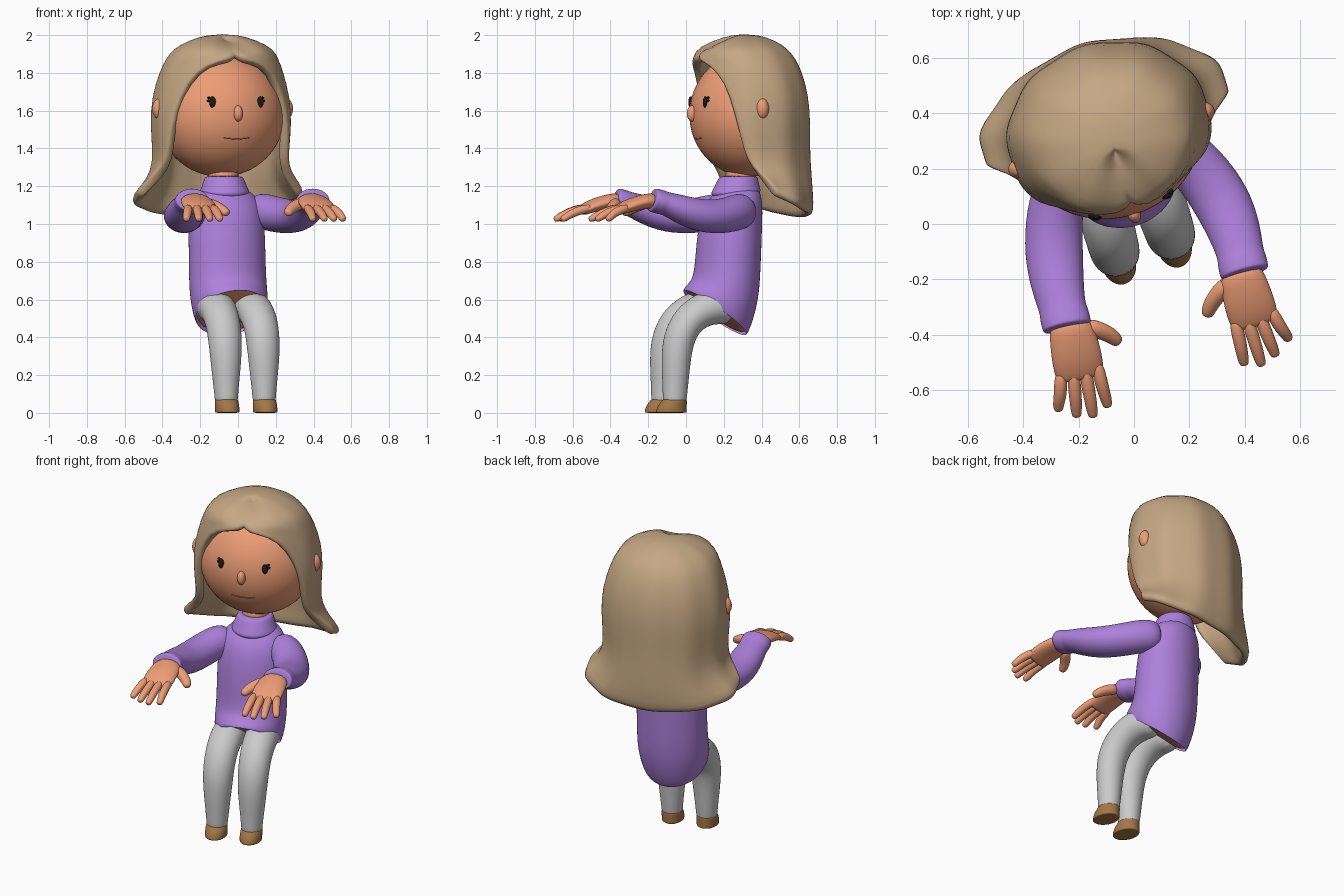
import bpy, bmesh
from math import sin, cos, pi, radians, sqrt
from mathutils import Vector

# the whole figure is turned about z: local (u = her left, v = back, z)
TURN = radians(17)
def W(p):
    u, v, z = p
    return Vector((-0.09 + u * cos(TURN) - v * sin(TURN),
                   0.33 + u * sin(TURN) + v * cos(TURN), z))

def mat(name, c):
    m = bpy.data.materials.new(name)
    m.diffuse_color = (*c, 1)
    return m
SKIN = mat("skin", (0.85, 0.34, 0.18))
PURPLE = mat("purple", (0.42, 0.22, 0.72))
HAIR = mat("hair", (0.56, 0.39, 0.23))
BROWN = mat("brown", (0.36, 0.18, 0.06))
DARK = mat("dark", (0.01, 0.01, 0.01))
LIP = mat("lip", (0.4, 0.12, 0.06))

def loft(name, rings, material=None, closed=True, caps=(True, True), levels=2, thick=0):
    """Skin a list of rings, then smooth; thick makes an open shell solid."""
    bm = bmesh.new()
    vs = [[bm.verts.new(W(p)) for p in r] for r in rings]
    n = len(rings[0])
    for a, b in zip(vs, vs[1:]):
        for i in range(n if closed else n - 1):
            j = (i + 1) % n
            bm.faces.new((a[i], a[j], b[j], b[i]))
    if caps[0]:
        bm.faces.new(vs[0])
    if caps[1]:
        bm.faces.new(vs[-1][::-1])
    bmesh.ops.remove_doubles(bm, verts=bm.verts, dist=0.0005)
    bmesh.ops.recalc_face_normals(bm, faces=bm.faces)
    me = bpy.data.meshes.new(name)
    bm.to_mesh(me)
    bm.free()
    me.shade_smooth()
    ob = bpy.data.objects.new(name, me)
    bpy.context.collection.objects.link(ob)
    if material:
        me.materials.append(material)
    if thick:
        s = ob.modifiers.new("thickness", 'SOLIDIFY')
        s.thickness, s.offset = thick, -1
    s = ob.modifiers.new("smooth", 'SUBSURF')
    s.levels = s.render_levels = levels
    return ob

def level(rows, n=24):
    """Horizontal ellipses: (z, centre v, half width, half depth, rise at front)."""
    return [[(a * sin(2 * pi * i / n), c - b * cos(2 * pi * i / n), z + s * cos(2 * pi * i / n))
             for i in range(n)] for z, c, a, b, s in rows]

def tube(name, path, material=None, n=14, levels=2):
    """Path rows (u, v, z, half width, half height)."""
    pts = [Vector(p[:3]) for p in path]
    rings = []
    for k, p in enumerate(pts):
        t = (pts[min(k + 1, len(pts) - 1)] - pts[max(k - 1, 0)]).normalized()
        side = (Vector((1, 0, 0)) - t * t.x).normalized()
        up = t.cross(side)
        a, b = path[k][3:]
        rings.append([p + side * a * cos(2 * pi * i / n) + up * b * sin(2 * pi * i / n)
                      for i in range(n)])
    return loft(name, rings, material, levels=levels)

def ball(name, c, r, material, seg=32):
    bpy.ops.mesh.primitive_uv_sphere_add(segments=seg, ring_count=seg * 3 // 4, radius=1,
                                         location=W(c), rotation=(0, 0, TURN))
    ob = bpy.context.object
    ob.name, ob.scale = name, r
    ob.data.materials.append(material)
    ob.data.shade_smooth()

# head and face
HR, HZ = (0.34, 0.31, 0.33), 1.58
def face(u, z):
    return -HR[1] * sqrt(1 - (u / HR[0]) ** 2 - ((z - HZ) / HR[2]) ** 2)
ball("head", (0, 0, HZ), HR, SKIN, 48)
ball("nose", (0, -0.31, 1.585), (0.024, 0.03, 0.042), SKIN, 20)
for s, side in ((1, "left"), (-1, "right")):
    ball(side + "_eye", (s * 0.132, face(0.132, 1.645), 1.645), (0.018, 0.012, 0.03), DARK, 16)
    for k in (0, 1):
        u, z = 0.148 + 0.003 * k, 1.668 - 0.016 * k
        ball(side + "_eyelash", (s * u, face(u, z), z), (0.01, 0.012, 0.006), DARK, 12)
    ball(side + "_ear", (s * 0.352, -0.03, 1.61), (0.036, 0.035, 0.055), SKIN, 20)
mouth = []
for k in range(7):
    u = -0.075 + 0.025 * k
    z = 1.45 + 1.2 * u * u
    mouth.append((u, face(u, z), z))
loft("mouth", [[(u, v - 0.004 * cos(a), z + 0.004 * sin(a)) for a in (0, pi / 2, pi, 1.5 * pi)]
               for u, v, z in mouth], LIP, levels=1)

# hair: rows (z, half width, half depth, centre v, half opening angle at the face)
hair_rows = [(2.006, 0.0, 0.0, -0.03, 0), (1.995, 0.12, 0.12, -0.03, 0),
             (1.945, 0.24, 0.23, -0.04, 0), (1.90, 0.285, 0.265, -0.035, 5),
             (1.85, 0.315, 0.285, -0.02, 28), (1.75, 0.35, 0.305, -0.003, 46),
             (1.6, 0.378, 0.327, 0.0, 56), (1.45, 0.368, 0.325, 0.0, 63),
             (1.32, 0.358, 0.32, 0.01, 67), (1.2, 0.385, 0.305, 0.03, 72),
             (1.1, 0.44, 0.28, 0.05, 77), (1.03, 0.475, 0.26, 0.06, 80)]
N = 48
rings = []
for z, a, b, c, op in hair_rows:
    ring = []
    for i in range(N + 1):
        th = radians(op + (360 - 2 * op) * i / N)
        wave = 1 + 0.012 * cos(10 * th)
        lift = min(max((1.35 - z) / 0.3, 0), 1) * 0.12 * (1 + cos(th))
        part = 0.03 * max(cos(th), 0) ** 8 if z > 1.88 else 0   # parting groove
        ring.append((a * wave * sin(th), c - b * wave * cos(th), z + lift - part))
    rings.append(ring)
loft("hair", rings, HAIR, closed=False, caps=(False, False), levels=1, thick=0.05)

# sweater body, collar, neck and hips
loft("sweater", level([(1.2, -0.05, 0.09, 0.09, 0), (1.165, -0.06, 0.155, 0.12, 0),
                       (1.1, -0.085, 0.2, 0.155, 0), (0.95, -0.105, 0.208, 0.17, 0),
                       (0.75, -0.115, 0.208, 0.173, 0), (0.65, -0.13, 0.21, 0.178, 0.05),
                       (0.57, -0.165, 0.205, 0.178, 0.1), (0.535, -0.183, 0.195, 0.17, 0.12),
                       (0.53, -0.185, 0.19, 0.166, 0.12)]), PURPLE, caps=(True, False))
loft("hips", level([(0.6, -0.16, 0.19, 0.165, 0.08), (0.55, -0.178, 0.19, 0.165, 0.115),
                    (0.535, -0.185, 0.17, 0.15, 0.118), (0.53, -0.185, 0.08, 0.07, 0.06)]), SKIN)
loft("collar", level([(1.15, -0.065, 0.12, 0.12, -0.01), (1.17, -0.07, 0.135, 0.135, -0.01),
                      (1.185, -0.065, 0.125, 0.125, 0), (1.245, -0.055, 0.105, 0.105, 0),
                      (1.255, -0.055, 0.095, 0.095, 0)]), PURPLE, caps=(False, True))
loft("neck", level([(1.2, -0.05, 0.085, 0.085, 0), (1.32, -0.04, 0.085, 0.085, 0)]), SKIN)

# limbs; the right forearm swings slightly further out
for s, side, swing in ((1, "left", 0.0), (-1, "right", 0.13)):
    def place(*rows):
        return [(s * (r[0] + swing * max(-0.4 - r[1], 0)), *r[1:]) for r in rows]

    tube(side + "_leg", place((0.09, -0.12, 0.56, 0.09, 0.09), (0.097, -0.2, 0.562, 0.1, 0.095),
                              (0.1, -0.28, 0.55, 0.1, 0.095), (0.104, -0.37, 0.49, 0.095, 0.09),
                              (0.105, -0.42, 0.39, 0.093, 0.086), (0.105, -0.433, 0.28, 0.085, 0.08),
                              (0.105, -0.436, 0.15, 0.07, 0.07), (0.105, -0.44, 0.065, 0.062, 0.065),
                              (0.105, -0.44, 0.055, 0.06, 0.06)) if s > 0 else
         [(-r[0], *r[1:]) for r in ((0.09, -0.12, 0.56, 0.09, 0.09), (0.097, -0.2, 0.562, 0.1, 0.095),
                              (0.1, -0.28, 0.55, 0.1, 0.095), (0.104, -0.37, 0.49, 0.095, 0.09),
                              (0.105, -0.42, 0.39, 0.093, 0.086), (0.105, -0.433, 0.28, 0.085, 0.08),
                              (0.105, -0.436, 0.15, 0.07, 0.07), (0.105, -0.44, 0.065, 0.062, 0.065),
                              (0.105, -0.44, 0.055, 0.06, 0.06))])
    shoe = level([(0, -0.458, 0.06, 0.08, 0), (0.003, -0.458, 0.064, 0.084, 0),
                  (0.035, -0.455, 0.064, 0.08, 0), (0.068, -0.44, 0.062, 0.066, 0),
                  (0.073, -0.44, 0.058, 0.062, 0)])
    loft(side + "_shoe", [[(u + s * 0.105, v, z) for u, v, z in r] for r in shoe], BROWN)
    tube(side + "_sleeve", place((0.14, -0.06, 1.075, 0.085, 0.09), (0.215, -0.12, 1.065, 0.1, 0.1),
                                 (0.275, -0.22, 1.04, 0.105, 0.095), (0.32, -0.36, 1.04, 0.11, 0.09),
                                 (0.33, -0.48, 1.08, 0.098, 0.078), (0.325, -0.56, 1.11, 0.086, 0.062),
                                 (0.324, -0.575, 1.113, 0.092, 0.067), (0.32, -0.625, 1.127, 0.092, 0.066),
                                 (0.32, -0.632, 1.129, 0.088, 0.062)), PURPLE)
    tube(side + "_palm", place((0.31, -0.6, 1.125, 0.075, 0.045), (0.305, -0.67, 1.12, 0.088, 0.04),
                               (0.304, -0.75, 1.1, 0.095, 0.036), (0.303, -0.805, 1.075, 0.09, 0.03),
                               (0.303, -0.82, 1.068, 0.08, 0.022)), SKIN)
    tips = (("index", 0.223, -0.948), ("middle", 0.281, -0.968), ("ring", 0.339, -0.95), ("little", 0.401, -0.91))
    for k, (finger, u, v) in enumerate(tips):
        b = 0.237 + 0.044 * k
        tube(side + "_" + finger + "_finger",
             place((b, -0.77, 1.09, 0.026, 0.026), ((b + u) / 2, (v - 0.8) / 2, 1.066, 0.025, 0.024),
                   (u, v + 0.02, 1.03, 0.021, 0.02), (u, v, 1.022, 0.016, 0.015)), SKIN, 10)
    tube(side + "_thumb", place((0.26, -0.64, 1.115, 0.035, 0.035), (0.2, -0.675, 1.095, 0.034, 0.03),
                                (0.16, -0.71, 1.07, 0.03, 0.025), (0.142, -0.74, 1.052, 0.022, 0.02)), SKIN, 10)
